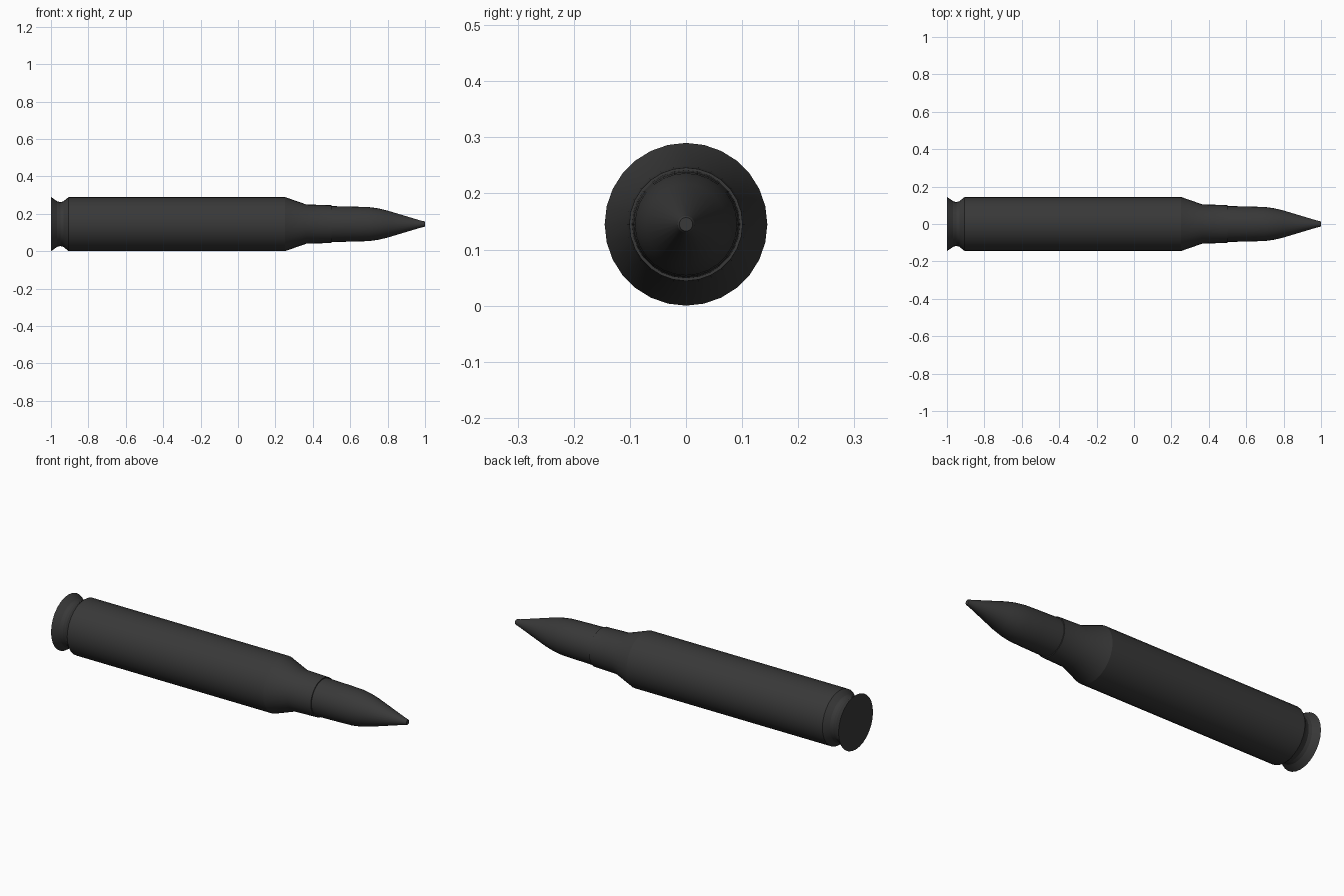
import bpy, bmesh, math

if "Cube" in bpy.data.objects:
    bpy.data.objects.remove(bpy.data.objects["Cube"])

SIDES = 28
AXIS_Z = 0.145

metal = bpy.data.materials.new("dark_metal")
metal.diffuse_color = (0.04, 0.04, 0.04, 1)
metal.use_nodes = True
metal.node_tree.nodes["Principled BSDF"].inputs["Base Color"].default_value = metal.diffuse_color


def lathe(name, profile):
    """Spin an (x, radius) profile around the long x axis; cap both ends."""
    bm = bmesh.new()
    rings = []
    for x, r in profile:
        ring = []
        for i in range(SIDES):
            a = 2 * math.pi * i / SIDES
            ring.append(bm.verts.new((x, r * math.sin(a), AXIS_Z + r * math.cos(a))))
        rings.append(ring)
    for a, b in zip(rings, rings[1:]):
        for i in range(SIDES):
            j = (i + 1) % SIDES
            bm.faces.new((a[i], a[j], b[j], b[i]))
    bm.faces.new(rings[0])
    bm.faces.new(rings[-1])
    bmesh.ops.recalc_face_normals(bm, faces=bm.faces)
    me = bpy.data.meshes.new(name)
    bm.to_mesh(me)
    bm.free()
    me.materials.append(metal)
    ob = bpy.data.objects.new(name, me)
    bpy.context.collection.objects.link(ob)
    bpy.ops.object.select_all(action='DESELECT')
    ob.select_set(True)
    bpy.context.view_layer.objects.active = ob
    bpy.ops.object.shade_smooth_by_angle(angle=math.radians(18))


# Case: rim, extraction groove, body, shoulder and neck
lathe("case", [
    (-1.0, 0.145), (-0.967, 0.122), (-0.95, 0.117), (-0.933, 0.122),
    (-0.905, 0.145), (0.25, 0.145), (0.365, 0.105), (0.50, 0.101)])

# Pointed tip seated in the neck
lathe("tip", [
    (0.50, 0.096), (0.62, 0.0935), (0.70, 0.091), (0.75, 0.084), (0.80, 0.072),
    (0.98, 0.018), (0.995, 0.015), (1.0, 0.012)])
